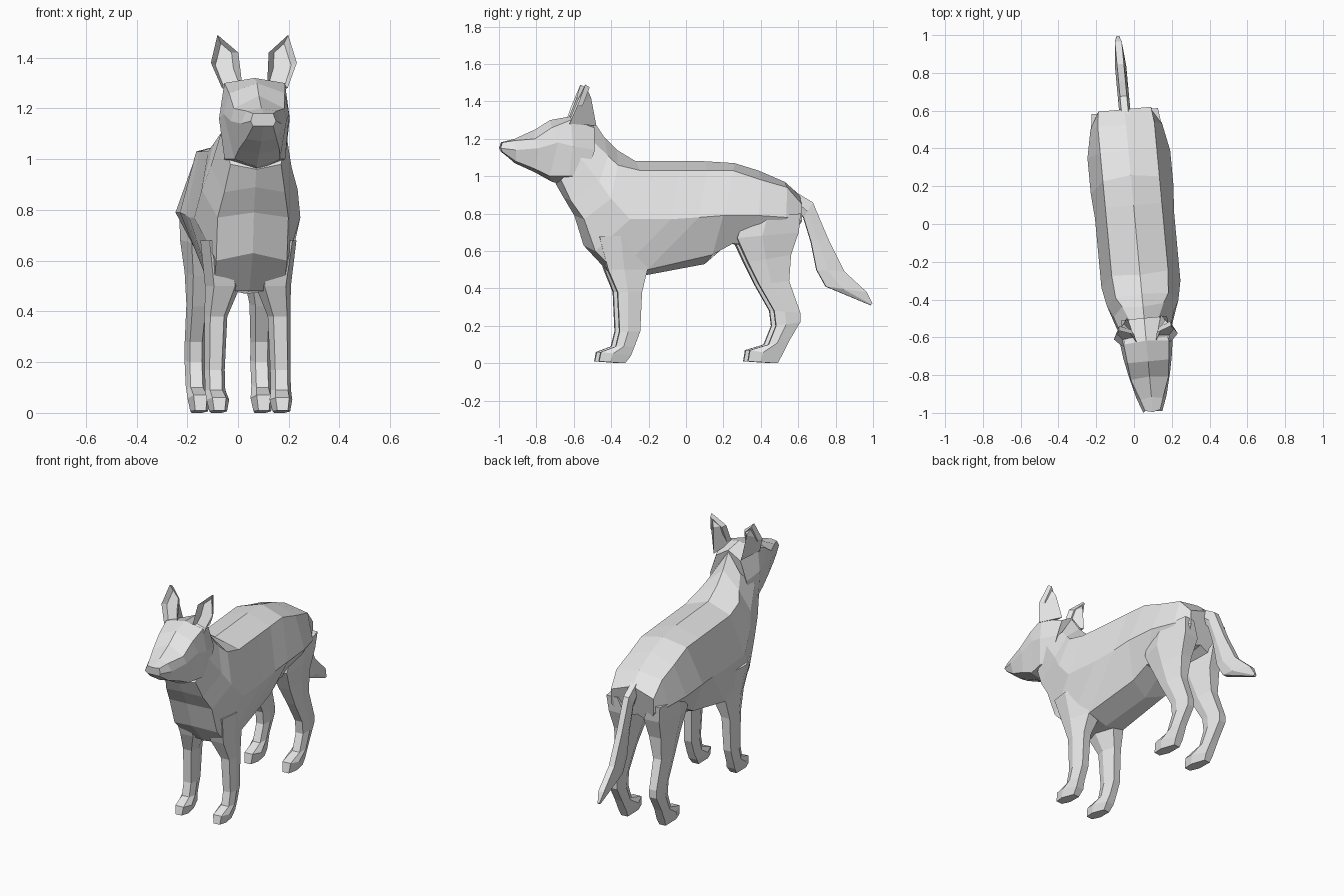
import bpy
import bmesh
from mathutils import Matrix

# Remove the default object only
default_cube = bpy.data.objects.get("Cube")
if default_cube:
    bpy.data.objects.remove(default_cube, do_unlink=True)

# Single plain grey material
grey = bpy.data.materials.new("plain_grey")
grey.use_nodes = True
GREY_COLOUR = (0.8, 0.8, 0.8, 1)
grey.diffuse_color = GREY_COLOUR
grey.node_tree.nodes["Principled BSDF"].inputs["Base Color"].default_value = GREY_COLOUR

# The animal stands turned slightly about the vertical axis
TURN = 0.093
SHIFT = 0.007
HUNDREDTHS = Matrix.Scale(0.01, 4)


def finish(name, bm, mirrored=False):
    """Turn a bmesh (in hundredths) into a flat-shaded object in the shared pose."""
    bmesh.ops.recalc_face_normals(bm, faces=bm.faces)
    mesh = bpy.data.meshes.new(name)
    bm.to_mesh(mesh)
    bm.free()
    mesh.transform(HUNDREDTHS)
    mesh.materials.append(grey)
    obj = bpy.data.objects.new(name, mesh)
    bpy.context.collection.objects.link(obj)
    obj.rotation_euler.z = TURN
    obj.location.x = SHIFT
    if mirrored:
        modifier = obj.modifiers.new("other_side", "MIRROR")
        modifier.use_mirror_merge = False
    return obj


def loft(name, rings, mirrored=False):
    """Skin a closed, capped tube over rings with equal point counts."""
    bm = bmesh.new()
    loops = [[bm.verts.new(point) for point in ring] for ring in rings]
    count = len(loops[0])
    for first, second in zip(loops, loops[1:]):
        for i in range(count):
            j = (i + 1) % count
            bm.faces.new((first[i], first[j], second[j], second[i]))
    bm.faces.new(loops[0])
    bm.faces.new(loops[-1])
    return finish(name, bm, mirrored)


def symmetric_ring(top, edge, side, low, bottom):
    """Eight-sided ring: middle points are (y, z), half points are (x, y, z)."""
    half = [edge, side, low]
    other = [(-x, y, z) for x, y, z in reversed(half)]
    return [(0, *top), *half, (0, *bottom), *other]


def limb_ring(front_y, front_z, back_y, back_z, inner, outer):
    """Six-sided ring: narrow front and back faces, widest between them."""
    middle = (inner + outer) / 2
    narrow = (outer - inner) * 0.3
    waist_y = front_y + (back_y - front_y) * 0.4
    waist_z = front_z + (back_z - front_z) * 0.4
    return [
        (middle - narrow, front_y, front_z),
        (middle + narrow, front_y, front_z),
        (outer, waist_y, waist_z),
        (middle + narrow, back_y, back_z),
        (middle - narrow, back_y, back_z),
        (inner, waist_y, waist_z),
    ]


# Neck, chest, barrel and rump: top, back edge, flank, lower edge, underside
body_sections = [
    ((-50, 130), (8, -50, 118), (13, -58, 110), (10, -68, 98), (-70, 96)),
    ((-44, 121), (11, -43, 111), (16, -48, 97), (12, -63, 87), (-66, 89)),
    ((-37, 114), (14, -38, 106), (19, -42, 88), (14, -56, 77), (-60, 79)),
    ((-27, 108), (15, -26, 103), (21, -32, 77), (14, -50, 60), (-55, 63)),
    ((-5, 108), (15, -5, 103), (21, -10, 77), (14, -38, 48), (-41, 48)),
    ((10, 108), (15, 10, 103), (21, 5, 78), (14, -22, 50), (-22, 47)),
    ((26, 107), (15, 24, 103), (22, 18, 79), (13, 13, 58), (10, 53)),
    ((39, 103), (15, 39, 98), (22, 37, 79), (13, 24, 64), (22, 64)),
    ((53, 97), (15, 53, 94), (19, 52, 78), (12, 42, 62), (40, 66)),
    ((61, 90), (14, 61, 85), (14, 61, 76), (9, 55, 66), (55, 70)),
]
loft("body", [symmetric_ring(*section) for section in body_sections])

# Head from the nose back: crown, brow, cheek, jaw, throat
head_sections = [
    ((-100, 118), (4, -99, 118), (5, -100, 115), (4, -99, 113), (-99, 113)),
    ((-92, 120), (6, -93, 119), (8, -92, 114), (6, -92, 108), (-92, 107)),
    ((-81, 125), (10, -82, 120), (11, -80, 115), (8, -82, 104), (-81, 102)),
    ((-73, 130), (11, -73, 126), (13, -70, 118), (9, -74, 100), (-72, 97)),
    ((-62, 132), (12, -63, 130), (14, -62, 116), (12, -64, 100), (-64, 95)),
    ((-50, 131), (8, -50, 126), (12, -50, 114), (12, -55, 100), (-55, 96)),
]
loft("head", [symmetric_ring(*section) for section in head_sections])

# Front legs, shoulder to paw
front_leg_sections = [
    (-48, 68, -20, 68, 6, 19),
    (-43, 50, -22, 50, 3, 17),
    (-38, 38, -25, 38, 8, 17),
    (-37, 17, -26, 17, 9, 17),
    (-39, 9, -29, 9, 9, 17),
    (-47, 6, -31, 4, 8, 17),
    (-48, 1, -34, 0, 9, 16),
]
loft("front_legs", [limb_ring(*section) for section in front_leg_sections], True)

# Hind legs, thigh to paw
hind_leg_sections = [
    (30, 78, 60, 80, 8, 20),
    (26, 67, 59, 70, 3, 20),
    (32, 54, 55, 58, 5, 18),
    (38, 42, 54, 44, 8, 17),
    (46, 28, 60, 27, 9, 17),
    (47, 20, 60, 22, 9, 17),
    (43, 10, 54, 12, 9, 17),
    (33, 7, 50, 4, 8, 17),
    (32, 1, 48, 0, 9, 16),
]
loft("hind_legs", [limb_ring(*section) for section in hind_leg_sections], True)

# Hanging tail, root to tip
tail_sections = [
    (59, 83, 58, 92, -3, 3),
    (63, 78, 68, 86, -3, 3),
    (67, 65, 76, 67, -3, 3),
    (70, 50, 85, 49, -3, 3),
    (75, 41, 97, 38, -3, 3),
    (99, 31, 100, 32, -1, 1),
]
loft("tail", [limb_ring(*section) for section in tail_sections])

# Pointed ears: a front rim, a ridge behind, and a hollow in front
ear = bmesh.new()
rim = []
for x, z in [(5, 130), (6, 142), (14, 149), (17, 138), (13, 128)]:
    rim.append(ear.verts.new((x, -63 + (z - 130) * 0.4, z)))
ridge_low = ear.verts.new((9, -49, 127))
ridge_high = ear.verts.new((11, -52, 142))
inner_base, inner_side, tip, outer_side, outer_base = rim
hollow = ear.faces.new(rim)
ear.faces.new((inner_base, inner_side, ridge_high, ridge_low))
ear.faces.new((inner_side, tip, ridge_high))
ear.faces.new((tip, outer_side, ridge_high))
ear.faces.new((outer_side, outer_base, ridge_low, ridge_high))
ear.faces.new((outer_base, inner_base, ridge_low))
bmesh.ops.recalc_face_normals(ear, faces=ear.faces)
bmesh.ops.inset_region(ear, faces=[hollow], thickness=1.6, depth=0)
bmesh.ops.translate(ear, verts=hollow.verts, vec=(0, 3, 0))
finish("ears", ear, True)
